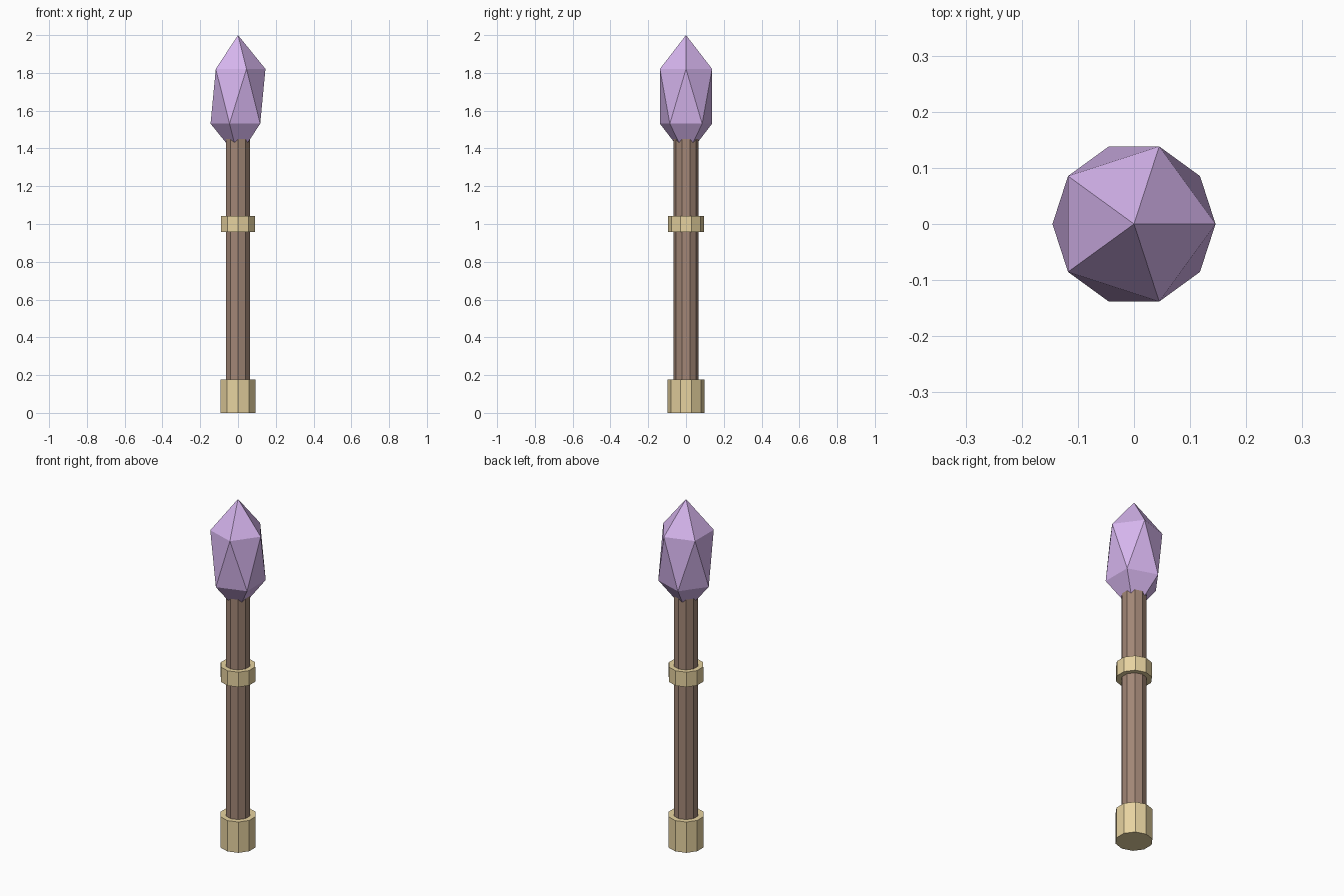
import bpy
import bmesh
from mathutils import Matrix

if "Cube" in bpy.data.objects:
    bpy.data.objects.remove(bpy.data.objects["Cube"])


def material(name, color):
    mat = bpy.data.materials.new(name)
    mat.diffuse_color = (*color, 1)
    mat.use_nodes = True
    mat.node_tree.nodes["Principled BSDF"].inputs["Base Color"].default_value = mat.diffuse_color
    return mat


def add_object(name, bm, mat):
    mesh = bpy.data.meshes.new(name)
    bm.to_mesh(mesh)
    bm.free()
    mesh.materials.append(mat)
    obj = bpy.data.objects.new(name, mesh)
    bpy.context.collection.objects.link(obj)
    return obj


def prism(name, radius, z0, z1, mat, sides=10):
    # flat-sided cylinder with a corner on the y axis
    bm = bmesh.new()
    place = Matrix.Translation((0, 0, (z0 + z1) / 2)) @ Matrix.Rotation(1.5707963, 4, 'Z')
    # bmesh circles start on the y axis for an even side count; normalise below
    bmesh.ops.create_cone(bm, cap_ends=True, segments=sides, radius1=radius,
                          radius2=radius, depth=z1 - z0)
    on_y = any(abs(v.co.x) < 1e-5 for v in bm.verts)
    if on_y:
        place = Matrix.Translation((0, 0, (z0 + z1) / 2))
    bm.transform(place)
    return add_object(name, bm, mat)


wood = material("wood", (0.36, 0.24, 0.18))
brass = material("brass", (0.80, 0.65, 0.35))
violet = material("violet", (0.67, 0.46, 0.85))

# Wooden shaft with brass foot and grip ring
prism("shaft", 0.067, 0.02, 1.47, wood)
prism("foot_cap", 0.097, 0.0, 0.178, brass)
prism("grip_ring", 0.0945, 0.957, 1.043, brass)

# Crystal: stretched icosahedron sunk into the shaft top
bm = bmesh.new()
bmesh.ops.create_icosphere(bm, subdivisions=1, radius=1)
bm.transform(Matrix.Translation((0, 0, 1.676)) @ Matrix.Diagonal((0.1625, 0.1625, 0.324, 1)))
add_object("crystal", bm, violet)
